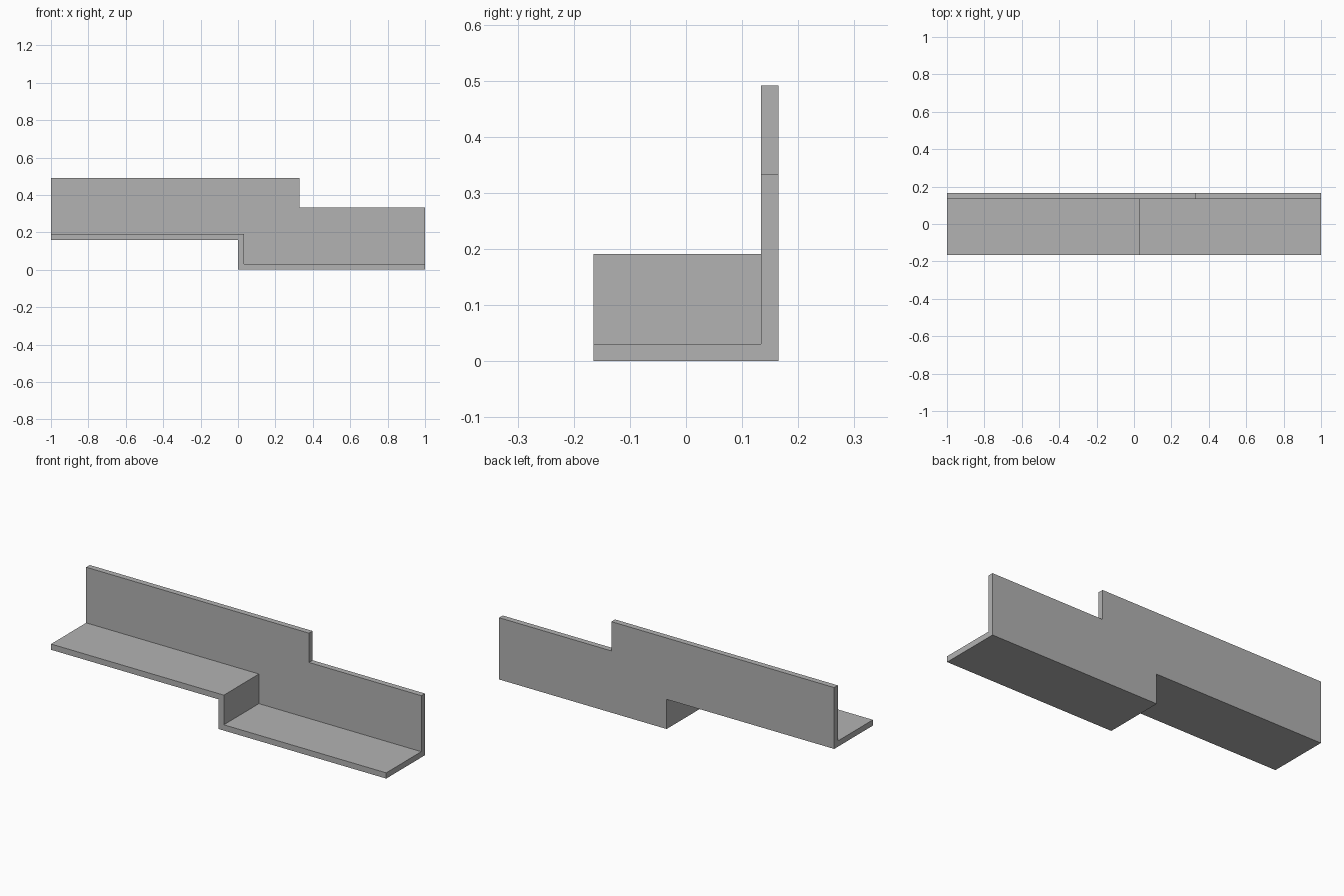
import bpy
import bmesh

cube = bpy.data.objects.get("Cube")
if cube:
    bpy.data.objects.remove(cube, do_unlink=True)

# Single plain grey
grey = bpy.data.materials.new("plain_grey")
grey.use_nodes = True
colour = (0.448, 0.448, 0.448, 1)
grey.diffuse_color = colour
grey.node_tree.nodes["Principled BSDF"].inputs["Base Color"].default_value = colour

# Overall measurements
THICK = 0.031
FRONT, BACK = -0.165, 0.165
WALL_FRONT = BACK - THICK
STEP_Z = 0.16
STEP_X = 0.0
NOTCH_X = 0.33
HIGH_TOP, LOW_TOP = 0.491, 0.333


def extrude_profile(name, outline, y_front, y_back):
    """Make a solid by pulling an x-z outline along y."""
    bm = bmesh.new()
    face = bm.faces.new([bm.verts.new((x, y_front, z)) for x, z in outline])
    pulled = bmesh.ops.extrude_face_region(bm, geom=[face])["geom"]
    verts = [v for v in pulled if isinstance(v, bmesh.types.BMVert)]
    bmesh.ops.translate(bm, verts=verts, vec=(0, y_back - y_front, 0))
    bmesh.ops.recalc_face_normals(bm, faces=bm.faces)
    mesh = bpy.data.meshes.new(name)
    bm.to_mesh(mesh)
    bm.free()
    mesh.materials.append(grey)
    obj = bpy.data.objects.new(name, mesh)
    bpy.context.collection.objects.link(obj)
    return obj


# Underside line shared by the shelf and the wall
underside = [(-1, STEP_Z), (STEP_X, STEP_Z), (STEP_X, 0), (1, 0)]

# Stepped shelf: upper tread, riser and lower tread of even thickness
shelf_top = [(1, THICK), (STEP_X + THICK, THICK),
             (STEP_X + THICK, STEP_Z + THICK), (-1, STEP_Z + THICK)]
extrude_profile("stepped_shelf", underside + shelf_top, FRONT, WALL_FRONT)

# Back wall with the lowered end
wall_top = [(1, LOW_TOP), (NOTCH_X, LOW_TOP), (NOTCH_X, HIGH_TOP), (-1, HIGH_TOP)]
extrude_profile("back_wall", underside + wall_top, WALL_FRONT, BACK)
